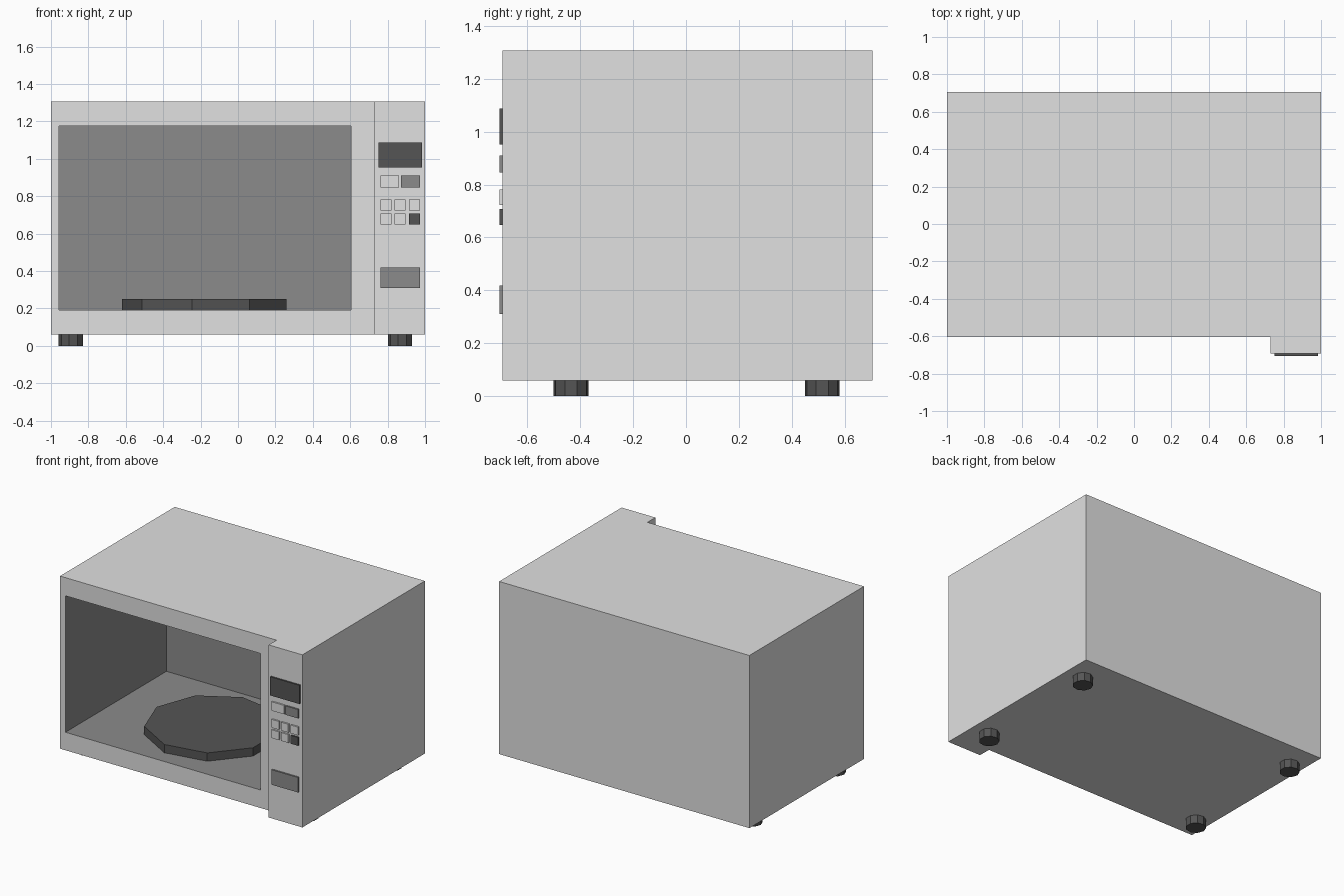
import bpy, bmesh, math
from mathutils import Vector

if "Cube" in bpy.data.objects:
    bpy.data.objects.remove(bpy.data.objects["Cube"])


def material(name, v):
    m = bpy.data.materials.new(name)
    m.diffuse_color = (v, v, v, 1)
    m.use_nodes = True
    m.node_tree.nodes["Principled BSDF"].inputs["Base Color"].default_value = m.diffuse_color
    return m


LIGHT = material("light grey", 0.75)
GREY = material("mid grey", 0.26)
DARK = material("dark grey", 0.09)


def finish(bm, name, *mats):
    bmesh.ops.recalc_face_normals(bm, faces=bm.faces)
    me = bpy.data.meshes.new(name)
    bm.to_mesh(me)
    bm.free()
    for m in mats:
        me.materials.append(m)
    ob = bpy.data.objects.new(name, me)
    bpy.context.collection.objects.link(ob)
    return ob


def box_bm(x0, x1, y0, y1, z0, z1):
    bm = bmesh.new()
    bmesh.ops.create_cube(bm, size=1)
    bmesh.ops.scale(bm, vec=(x1 - x0, y1 - y0, z1 - z0), verts=bm.verts)
    bmesh.ops.translate(bm, vec=((x0 + x1) / 2, (y0 + y1) / 2, (z0 + z1) / 2), verts=bm.verts)
    return bm


def disc(name, x, y, z0, z1, r, mat):
    bpy.ops.mesh.primitive_cylinder_add(vertices=9, radius=r, depth=z1 - z0,
                                        location=(x, y, (z0 + z1) / 2),
                                        rotation=(0, 0, math.pi / 2))
    ob = bpy.context.object
    ob.name = name
    ob.data.materials.append(mat)


# Body: one box, front cut into regions, cavity pushed in and panel pulled out
FRONT, PANEL, BACK = -0.603, -0.693, 0.705
CX0, CX1, CZ0, CZ1 = -0.957, 0.604, 0.19, 1.176
bm = box_bm(-1, 1, FRONT, BACK, 0.06, 1.307)
cuts = [((x, 0, 0), (1, 0, 0)) for x in (CX0, CX1, 0.73)]
cuts += [((0, 0, z), (0, 0, 1)) for z in (CZ0, CZ1)]
for co, no in cuts:
    bmesh.ops.bisect_plane(bm, geom=bm.verts[:] + bm.edges[:] + bm.faces[:],
                           plane_co=co, plane_no=no)


def push_front(test, dy):
    bm.normal_update()
    faces = [f for f in bm.faces if f.normal.y < -0.9 and test(f.calc_center_median())]
    new = bmesh.ops.extrude_face_region(bm, geom=faces)["geom"]
    verts = [v for v in new if isinstance(v, bmesh.types.BMVert)]
    bmesh.ops.translate(bm, vec=Vector((0, dy, 0)), verts=verts)
    bmesh.ops.delete(bm, geom=[f for f in faces if f.is_valid], context='FACES_ONLY')


push_front(lambda c: c.x > 0.73, PANEL - FRONT)
push_front(lambda c: CX0 < c.x < CX1 and CZ0 < c.z < CZ1, 0.55 - FRONT)
for f in bm.faces:
    c = f.calc_center_median()
    inside = (CX0 - 0.01 < c.x < CX1 + 0.01 and CZ0 - 0.01 < c.z < CZ1 + 0.01
              and FRONT + 0.01 < c.y < 0.6)
    f.material_index = 1 if inside else 0
finish(bm, "body", LIGHT, GREY)

# Turntable inside the cavity
disc("turntable", -0.166, -0.045, CZ0, 0.25, 0.454, DARK)

# Feet
for sx, x in (("left", -0.892), ("right", 0.868)):
    for sy, y in (("front", -0.435), ("back", 0.515)):
        disc(f"{sy}_{sx}_foot", x, y, 0, 0.06, 0.067, DARK)


# Display and buttons on the control panel
def plate(name, x0, x1, z0, z1, mat):
    finish(box_bm(x0, x1, -0.705, PANEL + 0.005, z0, z1), name, mat)


plate("display", 0.75, 0.985, 0.952, 1.087, DARK)
plate("wide_button_left", 0.762, 0.861, 0.845, 0.909, LIGHT)
plate("wide_button_right", 0.872, 0.973, 0.845, 0.909, GREY)
plate("door_button", 0.762, 0.973, 0.31, 0.418, GREY)
for r, z in enumerate((0.722, 0.647)):
    for c, x in enumerate((0.762, 0.837, 0.914)):
        plate(f"small_button_{r}_{c}", x, x + 0.058, z, z + 0.06,
              DARK if (r, c) == (1, 2) else LIGHT)
